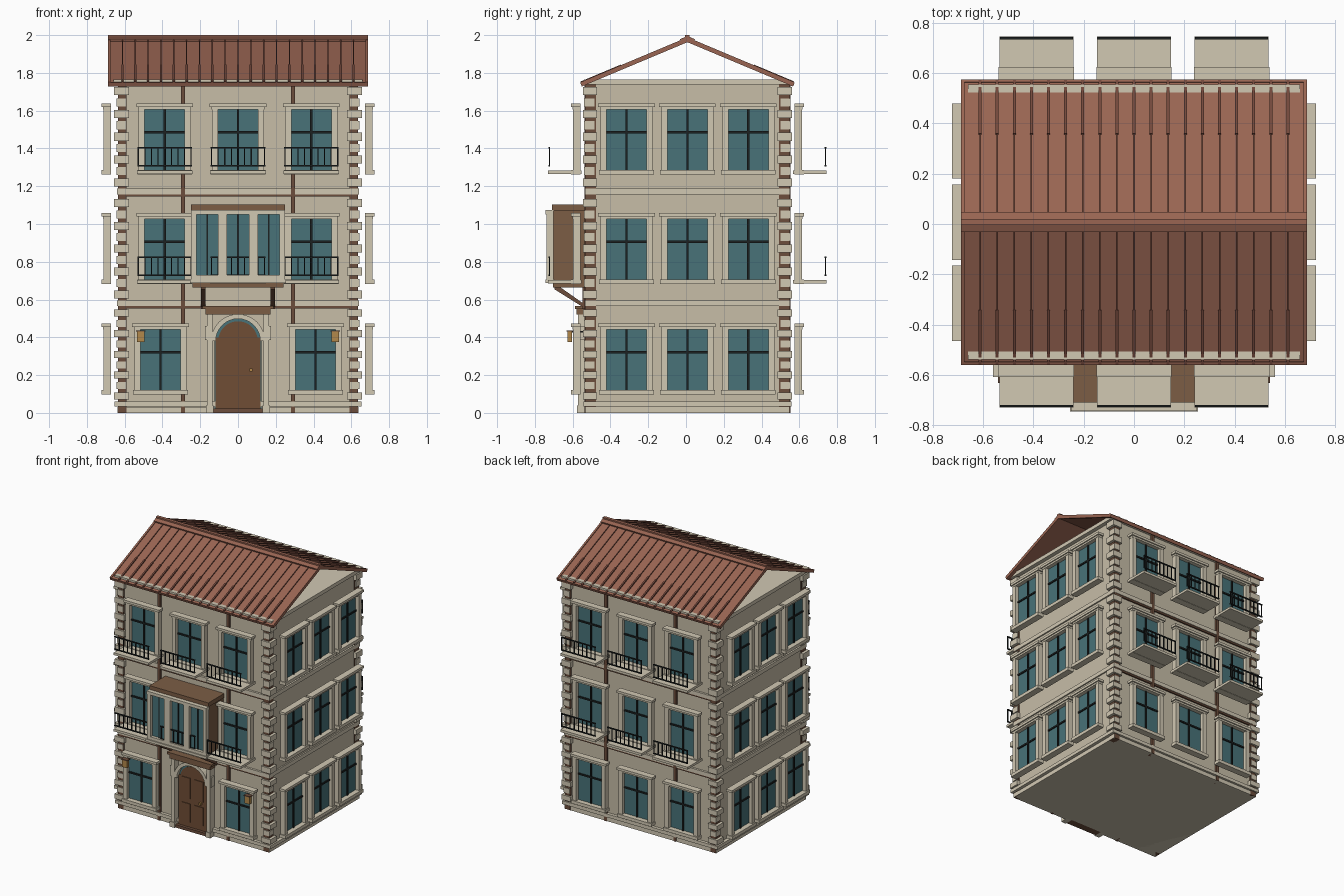
import bpy, bmesh, math
from mathutils import Matrix, Vector

if "Cube" in bpy.data.objects:
    bpy.data.objects.remove(bpy.data.objects["Cube"])

C = 0.0075                      # y centre of the main block
COL = dict(wall=(.57, .51, .39), trim=(.64, .58, .45), roof=(.32, .13, .085), seam=(.17, .065, .045),
           timber=(.15, .075, .045), bay=(.2, .11, .06), door=(.16, .075, .035), glass=(.065, .17, .19),
           iron=(.012, .015, .015), gold=(.45, .25, .07))
MATS, PARTS = {}, {}
for k, c in COL.items():
    MATS[k] = bpy.data.materials.new(k)
    MATS[k].diffuse_color = (*c, 1)


def part(name, mat):
    if name not in PARTS:
        PARTS[name] = (bmesh.new(), mat)
    return PARTS[name][0]


def face(angle):
    """Frame of one facade: x along the wall, -y outward."""
    return Matrix.Translation((0, C, 0)) @ Matrix.Rotation(angle, 4, 'Z')


FRONT, RIGHT, BACK, LEFT = [face(a) for a in (0, math.pi / 2, math.pi, -math.pi / 2)]


def box(name, mat, M, u0, u1, d0, d1, z0, z1):
    """Box on a facade: u along the wall, d outward distance, z up."""
    T = Matrix.Translation(((u0 + u1) / 2, -(d0 + d1) / 2, (z0 + z1) / 2))
    S = Matrix.Diagonal((abs(u1 - u0), abs(d1 - d0), abs(z1 - z0), 1))
    bmesh.ops.create_cube(part(name, mat), size=1, matrix=M @ T @ S)


def prism(name, mat, M, pts, d0, d1):
    """Extrude an outline (u, z) from d0 to d1."""
    bm = part(name, mat)
    f = bm.faces.new([bm.verts.new(M @ Vector((u, -d0, z))) for u, z in pts])
    r = bmesh.ops.extrude_face_region(bm, geom=[f])
    off = M.to_3x3() @ Vector((0, d0 - d1, 0))
    bmesh.ops.translate(bm, verts=[v for v in r['geom'] if isinstance(v, bmesh.types.BMVert)], vec=off)


def arc(r, cz, n=16):
    return [(r * math.cos(math.pi * i / n), cz + r * math.sin(math.pi * i / n)) for i in range(n + 1)]


def slab(name, mat, hx, hy, z0, z1):
    box(name, mat, FRONT, -hx, hx, -hy, hy, z0, z1)


# main block, plinth, string courses, cornice
slab('walls', 'wall', .63, .527, 0, 1.75)
slab('plinth', 'trim', .637, .54, 0, .03)
slab('plinth', 'trim', .655, .55, .035, .06)
for z in (.565, 1.157):
    slab('string_course', 'trim', .64, .543, z, z + .03)
    for M in (FRONT, BACK):
        box('floor_beam', 'timber', M, -.63, .63, .5, .538, z - .012, z)
slab('cornice', 'trim', .66, .547, 1.738, 1.766)

# timber posts on the facades and corners, stone quoins
for M in (FRONT, BACK):
    for s in (-1, 1):
        box('timber_post', 'timber', M, s * .28, s * .302, .5, .545, 0, 1.74)
        box('corner_post', 'timber', M, s * .59, s * .635, .485, .541, 0, 1.74)
        for z0, z1 in ((.065, .56), (.6, 1.145), (1.192, 1.738)):
            n = 9
            p = (z1 - z0) / n
            for i in range(n):
                e = .0 if i % 2 == 0 else .014
                box('quoins', 'trim', M, s * (.588 - .01 + e), s * (.656 - e), .478 + e, .554 - e / 2,
                    z0 + p * i + .006, z0 + p * (i + 1) - .012)


def window(M, u, b, z):
    """Framed window with its glass starting at height z."""
    h, w = .325, .106
    box('window_glass', 'glass', M, u - w, u + w, b, b + .012, z, z + h)
    box('window_bars', 'iron', M, u - .006, u + .006, b + .01, b + .02, z, z + h)
    box('window_bars', 'iron', M, u - w, u + w, b + .01, b + .02, z + .195, z + .207)
    for s in (-1, 1):
        box('window_frame', 'trim', M, u + s * w, u + s * .138, b, b + .04, z, z + h)
    box('window_lintel', 'trim', M, u - .14, u + .14, b, b + .042, z + h - .003, z + h + .012)
    box('window_lintel', 'trim', M, u - .15, u + .15, b, b + .05, z + h + .01, z + h + .028)
    box('window_sill', 'trim', M, u - .145, u + .145, b, b + .05, z - .022, z + .002)


def balcony(M, u, z):
    """Stone slab with an iron railing along its outer edge."""
    box('balcony_slab', 'trim', M, u - .147, u + .147, .56, .737, z - .02, z - .002)
    for a in (.02, .115):
        box('balcony_railing', 'iron', M, u - .145, u + .145, .727, .735, z + a, z + a + .008)
    for i in range(9):
        x = u - .14 + .28 * i / 8
        box('balcony_railing', 'iron', M, x - .003, x + .003, .728, .734, z + .02, z + .118)


FLOORS = (.12, .705, 1.285)
for i, z in enumerate(FLOORS):
    for k in (-1, 0, 1):
        for M in (LEFT, RIGHT):
            # side facades turn around C, so spacing is symmetric
            window(M, k * .3225, .673, z)
        window(BACK, k * .388, .566, z)
        if i or k:
            window(FRONT, k * (.388 if i else .41), .566, z)
        if i:
            balcony(BACK, k * .388, z)
            balcony(FRONT, k * .388, z)

# projecting bay over the entrance
box('bay_body', 'bay', FRONT, -.24, .24, .52, .712, .665, 1.075)
box('bay_roof', 'bay', FRONT, -.248, .248, .52, .718, 1.07, 1.102)
for k in (-1, 0, 1):
    u = k * .163
    box('bay_glass', 'glass', FRONT, u - .057, u + .057, .71, .722, .73, 1.05)
    box('bay_bars', 'iron', FRONT, u - .004, u + .004, .72, .726, .73, 1.05)
for s in (-1, 1):
    box('bay_frame', 'trim', FRONT, s * .22, s * .248, .71, .745, .71, 1.05)
    box('bay_frame', 'trim', FRONT, s * .057, s * .106, .71, .745, .71, 1.05)
box('bay_frame', 'trim', FRONT, -.25, .25, .71, .75, 1.05, 1.073)
box('bay_frame', 'trim', FRONT, -.25, .25, .71, .745, .705, .73)
box('bay_sill', 'trim', FRONT, -.255, .255, .705, .7525, .688, .707)
# slanted struts below the bay
SIDE = Matrix.Translation((0, C, 0)) @ Matrix.Rotation(math.pi / 2, 4, 'Z')
for s in (-1, 1):
    prism('bay_strut', 'timber', SIDE, [(-.545, .575), (-.545, .555), (-.705, .655), (-.70, .67), (-.68, .67)],
          s * .185 - .012, s * .185 + .012)
    box('bay_strut', 'timber', FRONT, s * .174, s * .197, .52, .555, .55, .665)

# entrance: arched door, columns, lintel board
prism('door_transom', 'glass', FRONT, [(-.125, .02), (.125, .02)] + arc(.125, .38), .52, .546)
prism('door_leaf', 'door', FRONT, [(-.118, .02), (.118, .02)] + [(.118, .4), (-.118, .4)], .52, .553)
prism('door_leaf', 'door', FRONT, arc(.105, .38), .52, .553)
for s in (-1, 1):
    for z0, z1 in ((.06, .2), (.24, .395)):
        box('door_panel', 'door', FRONT, s * .018, s * .09, .55, .558, z0, z1)
    box('door_column', 'trim', FRONT, s * .135, s * .165, .52, .58, 0, .525)
    box('door_column', 'trim', FRONT, s * .13, s * .17, .52, .585, 0, .04)
    box('door_bracket', 'trim', FRONT, s * .165, s * .175, .54, .575, .385, .46)
box('door_panel', 'iron', FRONT, -.003, .003, .55, .555, .03, .44)
box('door_knob', 'gold', FRONT, .062, .078, .55, .57, .22, .235)
box('door_step', 'timber', FRONT, -.13, .13, .52, .575, 0, .022)
prism('door_arch', 'trim', FRONT, arc(.143, .38) + arc(.118, .38)[::-1], .52, .575)
box('door_lintel', 'bay', FRONT, -.172, .172, .52, .588, .52, .555)
box('door_lintel', 'bay', FRONT, -.188, .188, .52, .595, .55, .567)

# wall lanterns
for s in (-1, 1):
    box('lantern', 'gold', FRONT, s * .495, s * .535, .61, .635, .375, .43)
    box('lantern_cap', 'timber', FRONT, s * .49, s * .54, .605, .64, .43, .437)
    box('lantern_arm', 'iron', FRONT, s * .51, s * .52, .53, .612, .425, .433)

# roof: two thin slopes with open gables, seams, verge boards and ridge
E, ZE, ZR, HX = .5625, 1.746, 1.982, .688
a = math.atan2(ZR - ZE, E)
L = math.hypot(E, ZR - ZE)
for M in (FRONT, BACK):
    # slope frame: d runs from the ridge down to the eave, z is normal to the roof
    R = M @ Matrix.Translation((0, 0, ZR)) @ Matrix.Rotation(a, 4, 'X')
    box('roof_slope', 'roof', R, -HX + .005, HX - .005, 0, L, -.014, 0)
    box('roof_eave', 'roof', R, -HX, HX, L - .008, L + .004, -.018, .004)
    for s in (-1, 1):
        box('roof_verge', 'roof', R, s * (HX - .014), s * HX, 0, L, -.018, .006)
    for i in range(19):
        x = -.612 + i * .068
        box('roof_seam', 'seam', R, x - .003, x + .003, .03, L, -.002, .006)
        box('roof_seam', 'seam', R, x - .006, x + .006, L * .62, L, -.002, .009)
    box('roof_ridge', 'roof', R, -HX, HX, .0, .038, -.01, .012)
box('roof_ridge', 'roof', FRONT, -HX, HX, -.012, .012, 1.975, 2.0)

# write the meshes
for name, (bm, mat) in PARTS.items():
    bmesh.ops.recalc_face_normals(bm, faces=bm.faces)
    me = bpy.data.meshes.new(name)
    bm.to_mesh(me)
    bm.free()
    me.materials.append(MATS[mat])
    bpy.context.collection.objects.link(bpy.data.objects.new(name, me))

for m in bpy.data.materials:
    if m.users and not m.is_grease_pencil:
        m.use_nodes = True
        m.node_tree.nodes["Principled BSDF"].inputs["Base Color"].default_value = m.diffuse_color
